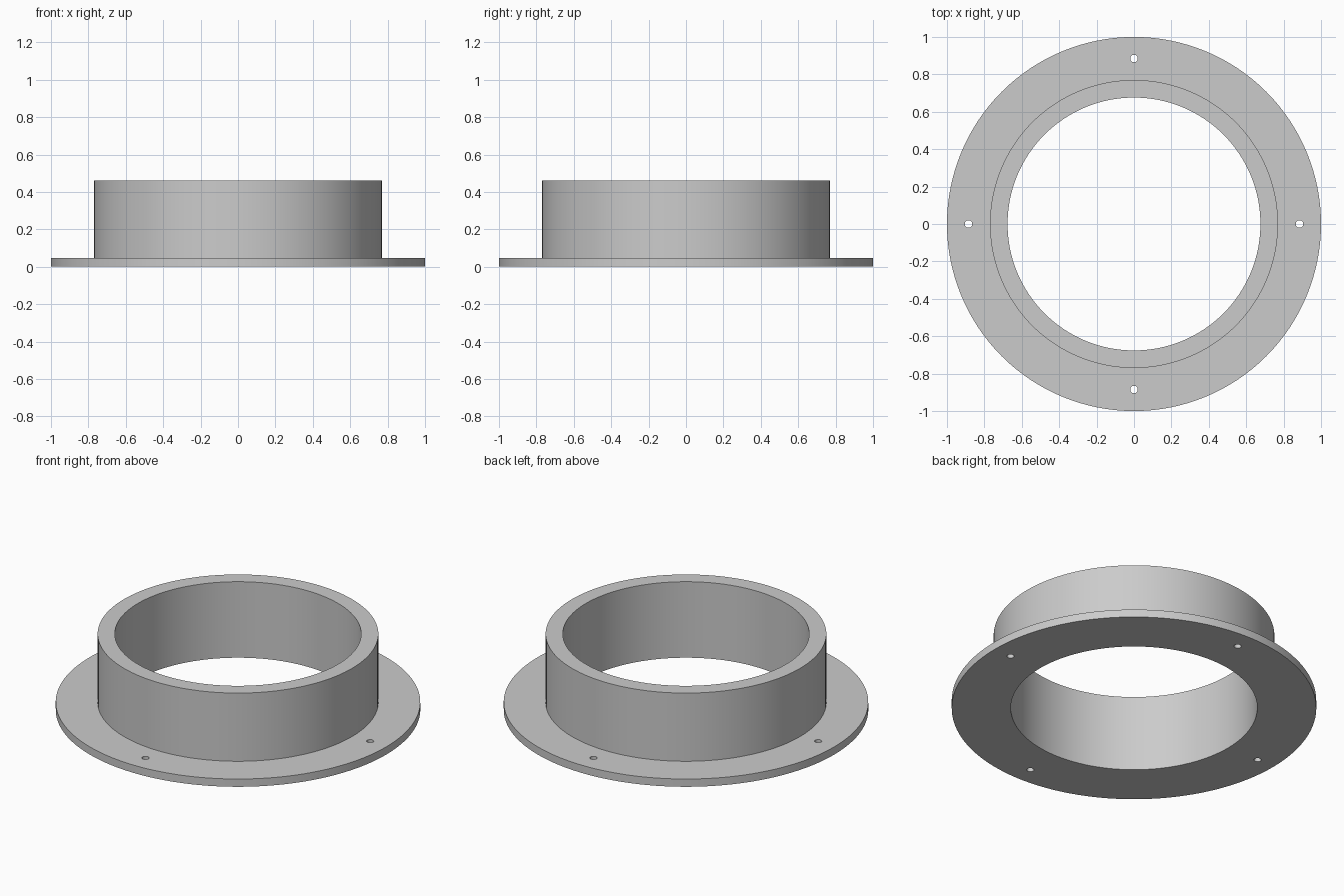
import bpy, bmesh
from math import cos, sin, pi, tau, radians
from mathutils import Matrix

if "Cube" in bpy.data.objects:
    bpy.data.objects.remove(bpy.data.objects["Cube"], do_unlink=True)

SEGMENTS = 128
BORE, WALL, RIM = 0.676, 0.77, 1.0
FLANGE_TOP, COLLAR_TOP = 0.047, 0.46
HOLE_CIRCLE, HOLE_RADIUS = 0.885, 0.02

# Plain grey
grey = bpy.data.materials.new("Grey")
grey.use_nodes = True
colour = (0.6, 0.6, 0.6, 1)
grey.diffuse_color = colour
grey.node_tree.nodes["Principled BSDF"].inputs["Base Color"].default_value = colour


def make_object(name, bm):
    bmesh.ops.recalc_face_normals(bm, faces=bm.faces)
    mesh = bpy.data.meshes.new(name)
    bm.to_mesh(mesh)
    bm.free()
    mesh.materials.append(grey)
    obj = bpy.data.objects.new(name, mesh)
    bpy.context.collection.objects.link(obj)
    return obj


# Flange and collar: one closed L-shaped section turned around z
profile = [(BORE, 0), (RIM, 0), (RIM, FLANGE_TOP), (WALL, FLANGE_TOP),
           (WALL, COLLAR_TOP), (BORE, COLLAR_TOP)]
bm = bmesh.new()
rings = []
for i in range(SEGMENTS):
    a = tau * i / SEGMENTS
    rings.append([bm.verts.new((r * cos(a), r * sin(a), z)) for r, z in profile])
for i, ring in enumerate(rings):
    following = rings[(i + 1) % SEGMENTS]
    for j in range(len(profile)):
        k = (j + 1) % len(profile)
        bm.faces.new((ring[j], following[j], following[k], ring[k]))
flanged_collar = make_object("flanged_collar", bm)

# Four screw holes through the flange
bm = bmesh.new()
for i in range(4):
    a = i * pi / 2
    place = Matrix.Translation((HOLE_CIRCLE * cos(a), HOLE_CIRCLE * sin(a), FLANGE_TOP / 2))
    bmesh.ops.create_cone(bm, cap_ends=True, segments=24, radius1=HOLE_RADIUS,
                          radius2=HOLE_RADIUS, depth=0.2, matrix=place)
cutter = make_object("screw_hole_cutter", bm)
cutter.hide_render = True

cut = flanged_collar.modifiers.new("Screw holes", 'BOOLEAN')
cut.operation = 'DIFFERENCE'
cut.solver = 'EXACT'
cut.object = cutter

bpy.ops.object.select_all(action='DESELECT')
flanged_collar.select_set(True)
bpy.context.view_layer.objects.active = flanged_collar
bpy.ops.object.modifier_apply(modifier=cut.name)
bpy.data.objects.remove(cutter, do_unlink=True)

# Smooth walls with crisp rims
bpy.ops.object.shade_smooth_by_angle(angle=radians(30))
